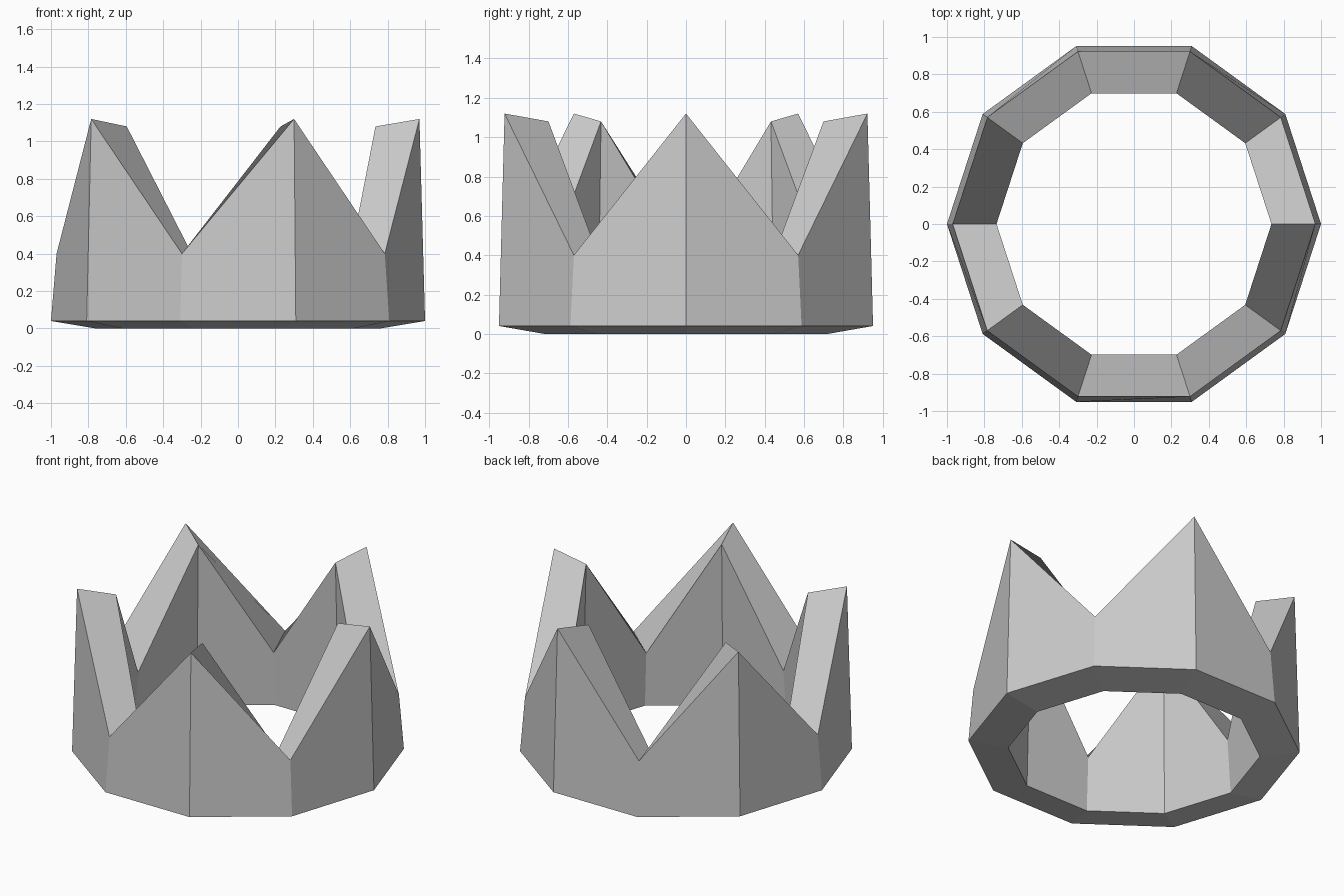
import bpy, bmesh
from math import cos, sin, pi

if "Cube" in bpy.data.objects:
    bpy.data.objects.remove(bpy.data.objects["Cube"])

SIDES = 10

# cross-sections (radius, height): outer bottom, outer top, inner top, inner bottom
PEAK = [(1.0, 0.04), (0.97, 1.12), (0.735, 1.08), (0.76, 0.0)]
VALLEY = [(1.0, 0.04), (0.97, 0.40), (0.735, 0.36), (0.76, 0.0)]

bm = bmesh.new()

# alternate peak and valley sections around the ring
sections = []
for i in range(SIDES):
    a = 2 * pi * i / SIDES
    profile = VALLEY if i % 2 else PEAK
    sections.append([bm.verts.new((r * cos(a), r * sin(a), z)) for r, z in profile])

# bridge neighbouring sections with flat faces
for i in range(SIDES):
    s, t = sections[i], sections[(i + 1) % SIDES]
    for j in range(4):
        k = (j + 1) % 4
        bm.faces.new((s[j], t[j], t[k], s[k]))
bmesh.ops.recalc_face_normals(bm, faces=bm.faces)

mesh = bpy.data.meshes.new("crown_ring")
bm.to_mesh(mesh)
bm.free()
crown = bpy.data.objects.new("crown_ring", mesh)
bpy.context.collection.objects.link(crown)
